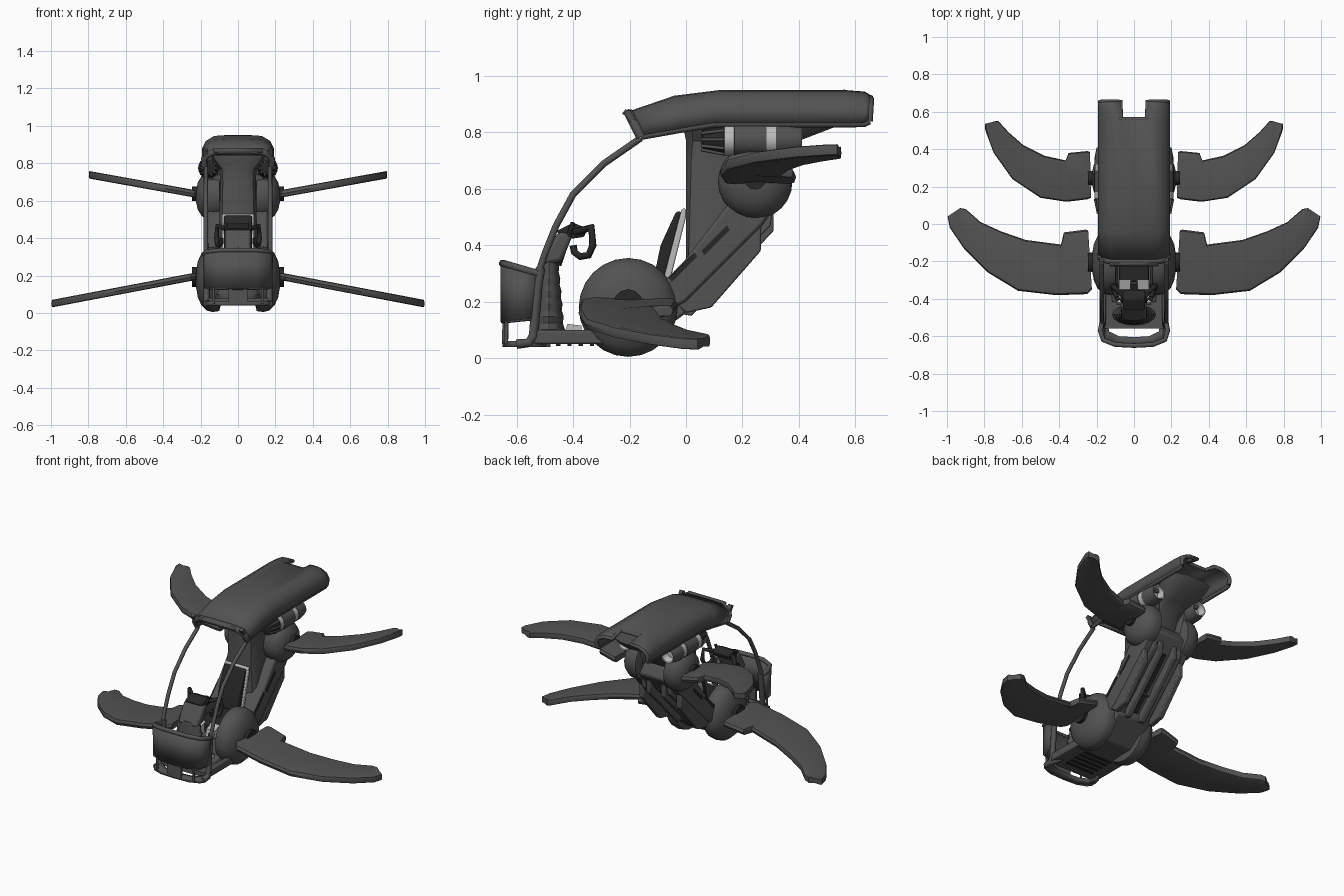
import bpy, bmesh, math
from mathutils import Vector

if "Cube" in bpy.data.objects:
    bpy.data.objects.remove(bpy.data.objects["Cube"])


def material(name, v):
    m = bpy.data.materials.new(name)
    m.diffuse_color = (v, v, v, 1)
    m.use_nodes = True
    m.node_tree.nodes["Principled BSDF"].inputs["Base Color"].default_value = m.diffuse_color
    return m


GREY = material("dark grey shell", 0.085)
BLACK = material("black trim", 0.02)
LIGHT = material("light grey metal", 0.5)


def build(name, verts, faces, mats=GREY, mirror=False, bevel=0, face_mats=None, solid=0):
    me = bpy.data.meshes.new(name)
    me.from_pydata(verts, [], faces)
    mats = mats if isinstance(mats, list) else [mats]
    for m in mats:
        me.materials.append(m)
    if face_mats:
        for p, i in zip(me.polygons, face_mats):
            p.material_index = i
    bm = bmesh.new()
    bm.from_mesh(me)
    bmesh.ops.recalc_face_normals(bm, faces=bm.faces)
    bm.to_mesh(me)
    bm.free()
    me.polygons.foreach_set("use_smooth", [True] * len(me.polygons))
    me.set_sharp_from_angle(angle=math.radians(35))
    ob = bpy.data.objects.new(name, me)
    bpy.context.collection.objects.link(ob)
    if solid:
        md = ob.modifiers.new("shell", 'SOLIDIFY')
        md.thickness = solid
        md.offset = 0
    if bevel:
        md = ob.modifiers.new("bevel", 'BEVEL')
        md.width = bevel
        md.segments = 2
    if mirror:
        md = ob.modifiers.new("mirror", 'MIRROR')
        md.use_mirror_merge = False
    return ob


def loft(name, rings, mats=GREY, caps=True, row_mats=None, **kw):
    """Skin a list of closed rings with equal point counts."""
    n = len(rings[0])
    verts = [p for r in rings for p in r]
    faces, fm = [], []
    for i in range(len(rings) - 1):
        for j in range(n):
            k = (j + 1) % n
            faces.append((i*n + j, i*n + k, i*n + n + k, i*n + n + j))
            fm.append(row_mats[i] if row_mats else 0)
    if caps:
        faces += [tuple(range(n)), tuple(range(len(verts) - n, len(verts)))]
        fm += [fm[0], fm[-1]]
    return build(name, verts, faces, mats, face_mats=fm, **kw)


def prism(name, prof, x0, x1, mats=GREY, **kw):
    """Side profile in (y, z), extruded from x0 to x1."""
    return loft(name, [[(x, y, z) for y, z in prof] for x in (x0, x1)], mats, **kw)


def lathe(name, prof, centre, axis, mats=GREY, n=24, **kw):
    """Revolve (distance along axis, radius) about x or y."""
    c, rings = Vector(centre), []
    for d, r in prof:
        ring = []
        for k in range(n):
            a = 2 * math.pi * k / n
            u, v = r * math.cos(a), r * math.sin(a)
            ring.append(c + Vector((d, u, v) if axis == 'x' else (u, d, v)))
        rings.append(ring)
    return loft(name, rings, mats, **kw)


def tube(name, pts, r, mat=GREY, closed=False):
    cu = bpy.data.curves.new(name, 'CURVE')
    cu.dimensions = '3D'
    cu.bevel_depth = r
    cu.bevel_resolution = 2
    cu.use_fill_caps = True
    sp = cu.splines.new('POLY')
    sp.points.add(len(pts) - 1)
    for p, q in zip(sp.points, pts):
        p.co = (*q, 1)
    sp.use_cyclic_u = closed
    cu.materials.append(mat)
    ob = bpy.data.objects.new(name, cu)
    bpy.context.collection.objects.link(ob)


def both(half):
    """Mirror a half path that ends on the centre plane."""
    return half + [(-p[0], *p[1:]) for p in reversed(half) if p[0] > 1e-4]


# Roof: arched shell with a notch in the rear edge
roof = [(-.20, -.16, .865, .785), (-.04, -.02, .92, .81), (.12, .10, .94, .83),
        (.56, .56, .94, .83), (.63, .63, .935, .83), (.655, .65, .92, .84)]


def arch(yt, yb, zt, zb):
    h = zt - zb
    half = [(.178, 0), (.182, .45), (.165, .75), (.125, .97), (.07, 1)]
    return both([(x, yb + (yt - yb) * f, zb + h * f) for x, f in half])


rows = [arch(*s) for s in roof]
n = len(rows[0])
rf = [(i*n + j, i*n + j + 1, i*n + n + j + 1, i*n + n + j)
      for i in range(len(rows) - 1) for j in range(n - 1) if not (i >= 3 and j == n // 2 - 1)]
build("roof_shell", [p for r in rows for p in r], rf, solid=.02)
tube("roof_front_rim", rows[0], .018)
prism("roof_front_lip", [(-.22, .87), (-.20, .88), (-.15, .80), (-.17, .79)], .16, .185, mirror=True)
build("roof_front_flange", [(-.13, -.22, .875), (.13, -.22, .875), (.13, -.19, .85), (-.13, -.19, .85)],
      [(0, 1, 2, 3)], solid=.02)
for s in (1, -1):
    tube("roof_side_rim", [(s * abs(r[0][0]), *r[0][1:]) for r in rows], .012)
    tube("roof_tail_rim", [(s * abs(p[0]), *p[1:]) for p in rows[-1][:n // 2]]
         + [(s * .07, .56, .94)], .012)
tube("roof_notch_rim", [(-.07, .56, .94), (.07, .56, .94)], .012)

# Back column flaring into the roof
rings = []
for z, y0, y1, w in [(.28, 0, .10, .12), (.5, 0, .22, .10), (.7, 0, .31, .095), (.77, 0, .40, .10),
                     (.82, -.01, .53, .145), (.86, -.01, .56, .16)]:
    rings.append([(w * a, y0 + (y1 - y0) * b, z) for a, b in
                  [(.5, 0), (.85, .06), (1, .2), (1, .8), (.8, .96), (.4, 1),
                   (-.4, 1), (-.8, .96), (-1, .8), (-1, .2), (-.85, .06), (-.5, 0)]])
loft("back_column", rings)

# Diagonal beam, side plates and belly ridges
prism("diagonal_beam", [(-.10, .25), (-.01, .34), (.16, .56), (.30, .64), (.34, .57), (.27, .47),
                        (0, .2), (-.1, .15)], -.16, .16, bevel=.012)
prism("side_plate", [(-.03, .19), (0, .16), (.09, .18), (.265, .38), (.265, .48), (.2, .45)],
      .115, .15, mirror=True, bevel=.006)
for i, (x, d) in enumerate([(.095, .02), (.055, .04)]):
    prism("belly_ridge", [(-.04, .16), (-.02 + d, .19 - d), (.29 + d * .5, .49 - d), (.31, .56)],
          x - .02, x + .012, mirror=True, bevel=.005)
prism("belly_slot", [(.0, .20), (.015, .195), (.28, .465), (.27, .48)], -.012, .012, BLACK)
for t in (0, 1):
    y, z = (-.06, .285) if t == 0 else (.055, .38)
    prism("beam_slot", [(y, z), (y + .09, z + .09), (y + .10, z + .075), (y + .01, z - .015)],
          .158, .163, BLACK, mirror=True)

# Lower body and floor
prism("lower_body", [(-.42, .05), (-.15, .05), (.0, .16), (.02, .3), (-.1, .28), (-.16, .22),
                     (-.32, .2), (-.36, .09), (-.42, .085)], -.12, .12, bevel=.01)
prism("floor_plate", [(-.56, .05), (-.25, .05), (-.25, .08), (-.56, .08)], -.165, .165)
prism("floor_sill", [(-.54, .05), (-.25, .05), (-.25, .1), (-.54, .1)], .15, .18, mirror=True, bevel=.008)
for i in range(5):
    y = -.5 + i * .04
    prism("floor_rib", [(y, .044), (y + .015, .044), (y + .015, .052), (y, .052)], -.1, .1, BLACK)
prism("pedal", [(-.43, .09), (-.37, .09), (-.37, .115), (-.42, .122)], .04, .09, LIGHT, mirror=True)

# Nose: curved panel, rims, bumper and centre post
plan = [(.172, -.525), (.18, -.57), (.165, -.62), (.10, -.645), (0, -.65)]


def nose(zfun, k=1):
    return both([(x * k, y, zfun(y)) for x, y in plan])


def top_z(y):
    return .30 + (-.525 - y) * .29


a, b = nose(top_z), nose(lambda y: .13 + (y + .65) * .1, .98)
m = len(a)
build("nose_panel", a + b, [(i, i + 1, m + i + 1, m + i) for i in range(m - 1)], solid=.015)
tube("nose_top_rim", a, .013)
tube("nose_lower_rim", b, .007)
c, d = nose(lambda y: .05), both([(x * .8, y + .045, .05) for x, y in plan])
build("nose_bumper", c + d, [(i, i + 1, m + i + 1, m + i) for i in range(m - 1)], solid=.022)
prism("nose_centre_plate", [(-.652, .05), (-.64, .05), (-.635, .14), (-.65, .14)], -.05, .05)
for s in (1, -1):
    tube("nose_post", [(s * .13, -.637, .05), (s * .13, -.635, .14)], .007)
    # Windscreen frame on each side
    tube("windscreen_frame", [(s * .172, y, z) for y, z in
         [(-.16, .78), (-.29, .69), (-.40, .58), (-.46, .47), (-.50, .37), (-.52, .31), (-.528, .25)]], .012)
    tube("front_pillar", [(s * .168, y, z) for y, z in
         [(-.515, .32), (-.525, .26), (-.54, .08), (-.555, .055), (-.6, .05)]], .017)

# Console: bellows column topped by a dark dashboard and two hand grips
rings = []
for i in range(13):
    z = .08 + i * .0225
    k = (1 - .035 * i) * (1 if i % 2 else .9)
    rings.append([(.12 * k * math.cos(t * math.pi / 8), -.485 + .058 * k * math.sin(t * math.pi / 8), z)
                  for t in range(16)])
loft("console_bellows", rings)
prism("console_cowl", [(-.52, .33), (-.44, .34), (-.40, .44), (-.45, .45), (-.49, .39)], -.07, .07, bevel=.015)
prism("dashboard", [(-.46, .45), (-.40, .48), (-.35, .46), (-.36, .43), (-.43, .42)], -.06, .06, BLACK, bevel=.006)
for s in (1, -1):
    tube("hand_grip", [(s * x, y, z) for x, y, z in
         [(.03, -.42, .44), (.08, -.36, .455), (.11, -.335, .465), (.115, -.33, .40), (.11, -.345, .365),
          (.10, -.375, .36), (.09, -.395, .375), (.09, -.40, .40)]], .013, BLACK)
    tube("console_strut", [(s * .035, -.45, .33), (s * .07, -.40, .48)], .009, BLACK)

# Seat with a light shell and dark cushions
prism("seat_back_shell", [(-.08, .28), (-.055, .28), (0, .5), (0, .53), (-.015, .53)], -.085, .085, LIGHT, bevel=.005)
prism("seat_back_cushion", [(-.115, .28), (-.075, .28), (-.015, .52), (-.035, .52), (-.09, .4)],
      -.075, .075, BLACK, bevel=.008)
prism("seat_pan_cushion", [(-.31, .2), (-.08, .2), (-.08, .28), (-.31, .265)], -.08, .08, BLACK, bevel=.01)
prism("seat_side_edge", [(-.36, .2), (-.30, .2), (-.30, .268), (-.35, .25)], .02, .08, LIGHT, mirror=True)

# Hub domes with wing hinges
for name, y, z, r in [("front", -.205, .18, .175), ("rear", .245, .625, .132)]:
    prof = [(.085, .6), (.10, .97), (.135, 1), (.165, .96), (.195, .8), (.215, .55), (.224, .25), (.225, .05)]
    lathe(name + "_hub_dome", [(x, r * k) for x, k in prof], (0, y, z), 'x', mirror=True)
    lathe(name + "_wing_hinge", [(.2, r * .3), (.245, r * .3)], (0, y, z + .012), 'x', BLACK, n=12, mirror=True)


# Wings: stations of (leading x, y, trailing x, y)
def wing(name, stations, z0, slope):
    rings = []
    for xa, ya, xb, yb in stations:
        ring = []
        for f, h in [(0, 0), (.025, .017), (.08, .02), (.5, .014), (.92, .02), (.975, .017), (1, 0),
                     (.975, -.017), (.92, -.02), (.5, -.014), (.08, -.02), (.025, -.017)]:
            x = xa + (xb - xa) * f
            ring.append((x, ya + (yb - ya) * f, z0 + slope * (x - .22) + h))
        rings.append(ring)
    loft(name, rings, mirror=True)


wing("front_wing", [(.225, -.35, .245, -.035), (.25, -.375, .26, -.03), (.40, -.38, .375, -.045),
                    (.42, -.38, .39, -.11), (.62, -.357, .58, -.085), (.78, -.26, .71, -.04),
                    (.91, -.13, .82, .01), (.985, -.02, .90, .08), (.997, .04, .93, .085)], .197, -.19)
wing("rear_wing", [(.23, .14, .235, .385), (.25, .132, .25, .39), (.35, .12, .35, .38),
                   (.37, .12, .365, .34), (.5, .14, .48, .365), (.65, .24, .59, .42),
                   (.75, .38, .67, .49), (.795, .50, .725, .55), (.797, .535, .74, .55)], .635, .18)

# Jet engines: 0 shell, 1 light bands and nozzle, 2 black intake
lathe("jet_engine", [(.055, .02), (.06, .036), (.135, .052), (.136, .056), (.17, .056), (.171, .058),
                     (.285, .058), (.286, .055), (.318, .055), (.319, .057), (.36, .055), (.41, .045),
                     (.408, .038), (.37, .025)], (.155, 0, .775), 'y', [GREY, LIGHT, BLACK], n=20,
      row_mats=[2, 2, 0, 1, 0, 0, 0, 1, 0, 0, 0, 1, 1], mirror=True)
for k in range(10):
    t = 2 * math.pi * k / 10
    u, v = math.cos(t), math.sin(t)
    for s in (1, -1):
        tube("intake_vane", [(s * (.155 + q * u), y, .775 + q * v) for y, q in [(.055, .038), (.135, .054)]], .006)
prism("engine_mount", [(.08, .79), (.38, .79), (.42, .84), (.06, .84)], .10, .165, mirror=True)
prism("engine_pylon", [(.16, .62), (.32, .62), (.34, .78), (.14, .78)], .08, .16, mirror=True, bevel=.01)
